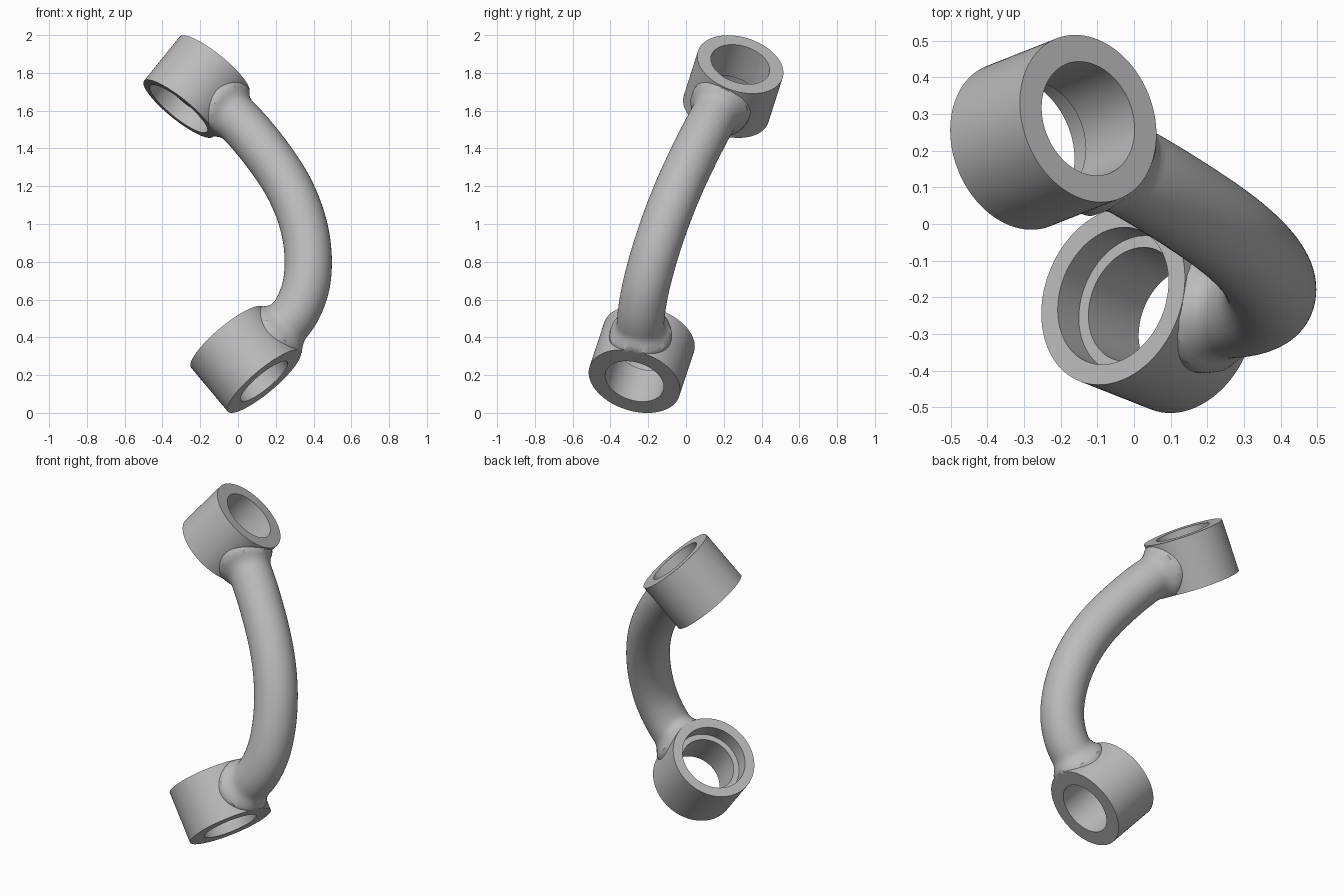
import bpy, bmesh, math
from mathutils import Vector

if "Cube" in bpy.data.objects:
    bpy.data.objects.remove(bpy.data.objects["Cube"], do_unlink=True)

grey = bpy.data.materials.new("satin_grey")
grey.use_nodes = True
grey.diffuse_color = (0.5, 0.5, 0.5, 1)
grey.node_tree.nodes["Principled BSDF"].inputs["Base Color"].default_value = (0.5, 0.5, 0.5, 1)

TUBE_R = 0.125
BORE_R, SEAT_R, SEAT_DEPTH = 0.16, 0.193, 0.093
# collars: outer face centre, recessed face centre, outer radius
COLLARS = {
    "lower_collar": (Vector((0.138, -0.273, 0.167)), Vector((-0.057, -0.196, 0.40)), 0.25),
    "upper_collar": (Vector((-0.125, 0.2875, 1.845)), Vector((-0.315, 0.2125, 1.61)), 0.235),
}


def finish(bm, name):
    bmesh.ops.recalc_face_normals(bm, faces=bm.faces)
    mesh = bpy.data.meshes.new(name)
    bm.to_mesh(mesh)
    bm.free()
    ob = bpy.data.objects.new(name, mesh)
    bpy.context.collection.objects.link(ob)
    mesh.materials.append(grey)
    return ob


def smooth(ob):
    bpy.ops.object.select_all(action="DESELECT")
    ob.select_set(True)
    bpy.context.view_layer.objects.active = ob
    bpy.ops.object.shade_smooth_by_angle(angle=math.radians(35))


def frame(direction):
    side = Vector((0, 1, 0)).cross(direction).normalized()
    return side, direction.cross(side).normalized()


def bridge(bm, rings, closed):
    n = len(rings[0])
    last = len(rings) if closed else len(rings) - 1
    for i in range(last):
        a, b = rings[i], rings[(i + 1) % len(rings)]
        for k in range(n):
            bm.faces.new((a[k], a[(k + 1) % n], b[(k + 1) % n], b[k]))


def ring(bm, centre, direction, radius, n):
    u, v = frame(direction)
    angles = [2 * math.pi * k / n for k in range(n)]
    return [bm.verts.new(centre + radius * (u * math.cos(a) + v * math.sin(a))) for a in angles]


def revolve(name, start, axis, profile, closed):
    bm = bmesh.new()
    rings = [ring(bm, start + axis * h, axis, r, 96) for r, h in profile]
    bridge(bm, rings, closed)
    if not closed:
        bm.faces.new(rings[0])
        bm.faces.new(rings[-1])
    return finish(bm, name)


# Collars with a through bore and a wider stepped seat
cutters = []
for name, (outer, inner, radius) in COLLARS.items():
    axis = (inner - outer).normalized()
    length = (inner - outer).length
    ledge = length - SEAT_DEPTH
    smooth(revolve(name, outer, axis, [
        (radius, 0), (radius, length), (SEAT_R, length),
        (SEAT_R, ledge), (BORE_R, ledge), (BORE_R, 0)], True))
    cutters.append(revolve(name + "_cutter", outer, axis,
                           [(radius - 0.025, -0.3), (radius - 0.025, length + 0.3)], False))

# Curved arm path, lying in one tilted plane
path = [Vector((x, -0.235 - 0.275 * (x - 0.04) + 0.285 * (z - 0.28), z)) for x, z in (
    (0.04, 0.28), (0.25, 0.46), (0.345, 0.62), (0.372, 0.8), (0.345, 1.0),
    (0.265, 1.2), (0.13, 1.4), (-0.03, 1.58), (-0.22, 1.73))]


def spline(points, steps):
    pts = [2 * points[0] - points[1]] + points + [2 * points[-1] - points[-2]]
    out = []
    for i in range(1, len(pts) - 2):
        p, a, b, q = pts[i - 1:i + 3]
        for s in range(steps):
            t = s / steps
            out.append(0.5 * (2 * a + (b - p) * t + (2 * p - 5 * a + 4 * b - q) * t ** 2
                              + (3 * a - p - 3 * b + q) * t ** 3))
    return out + [points[-1]]


# Arm: swept tube whose surface flares into each collar as a fillet
centres = spline(path, 14)
bm = bmesh.new()
rings = []
for i, c in enumerate(centres):
    tangent = (centres[min(i + 1, len(centres) - 1)] - centres[max(i - 1, 0)]).normalized()
    loop = ring(bm, c, tangent, TUBE_R, 64)
    for vert in loop:
        for outer, inner, radius in COLLARS.values():
            axis = (inner - outer).normalized()
            half = (inner - outer).length / 2
            rel = vert.co - (outer + inner) / 2
            along = rel.dot(axis)
            gap = max((rel - axis * along).length - radius, 0)
            if gap < 0.07 and abs(along) < 0.4:
                vert.co += (vert.co - c).normalized() * 0.04 * (1 - gap / 0.07) ** 2
                along = (vert.co - (outer + inner) / 2).dot(axis)
                if abs(along) > half:
                    excess = along - math.copysign(half, along)
                    vert.co -= axis * excess * (1 - gap / 0.07)
    rings.append(loop)
bridge(bm, rings, False)
bm.faces.new(rings[0])
bm.faces.new(rings[-1])
arm = finish(bm, "curved_arm")

# Trim the arm so its ends stop inside the collar walls
bpy.context.view_layer.objects.active = arm
for cutter in cutters:
    cutter.hide_render = True
    mod = arm.modifiers.new("trim", "BOOLEAN")
    mod.operation = "DIFFERENCE"
    mod.solver = "EXACT"
    mod.object = cutter
    bpy.ops.object.modifier_apply(modifier=mod.name)
    bpy.data.objects.remove(cutter, do_unlink=True)
smooth(arm)
